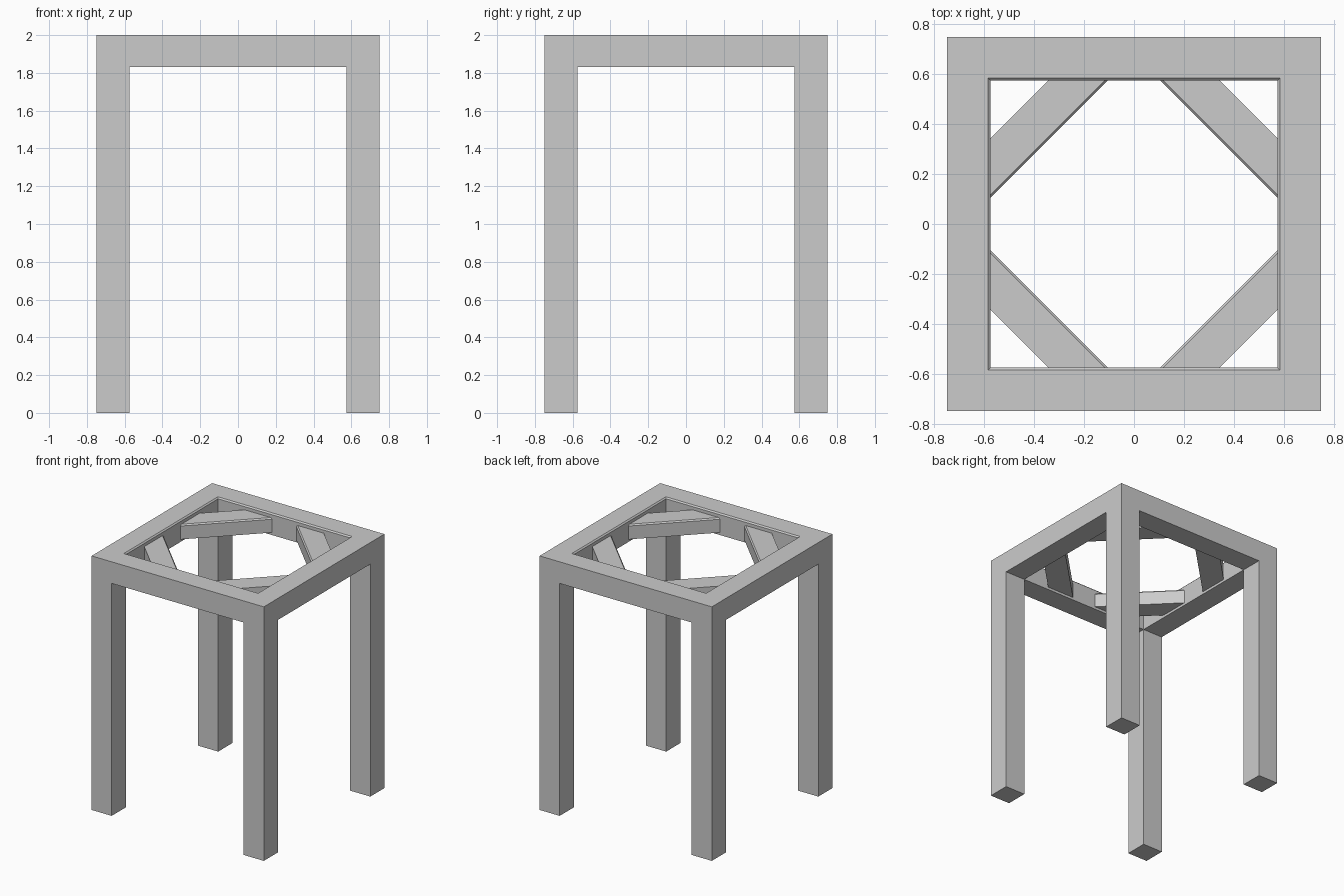
import bpy, bmesh, math
from mathutils import Matrix, Vector

if "Cube" in bpy.data.objects:
    bpy.data.objects.remove(bpy.data.objects["Cube"])

A, B = 0.75, 0.575        # outer and inner half widths
TOP, UNDER = 2.0, 1.83    # rail top and underside
C = 0.01                  # small chamfer


def make_object(name, faces, turns):
    """Build faces, repeat by quarter turns about z, and weld."""
    bm = bmesh.new()
    for k in turns:
        rot = Matrix.Rotation(k * math.pi / 2, 3, 'Z')
        for f in faces:
            bm.faces.new([bm.verts.new(rot @ Vector(p)) for p in f])
    bmesh.ops.remove_doubles(bm, verts=bm.verts, dist=1e-5)
    bmesh.ops.recalc_face_normals(bm, faces=bm.faces)
    mesh = bpy.data.meshes.new(name)
    bm.to_mesh(mesh)
    bm.free()
    ob = bpy.data.objects.new(name, mesh)
    bpy.context.collection.objects.link(ob)
    return ob


def strip(y0, w0, z0, y1, w1, z1):
    """Quad between two lines parallel to x."""
    return [(-w0, y0, z0), (w0, y0, z0), (w1, y1, z1), (-w1, y1, z1)]


# Legs and rails: one side of the stand, turned four times
D = B + C
side = [
    # outer face with the two legs
    [(-A, -A, 0), (-B, -A, 0), (-B, -A, UNDER), (B, -A, UNDER),
     (B, -A, 0), (A, -A, 0), (A, -A, TOP), (-A, -A, TOP)],
    strip(-A, A, TOP, -D, D, TOP),            # rail top
    strip(-D, D, TOP, -B, B, TOP - C),        # rim chamfer
    strip(-B, B, TOP - C, -B, B, UNDER),      # inner rail wall
    strip(-B, B, UNDER, -A, B, UNDER),        # rail underside
    [(-A, -A, 0), (-B, -A, 0), (-B, -B, 0), (-A, -B, 0)],   # foot
]
for x in (-B, B):                             # inner leg walls
    side.append([(x, -A, 0), (x, -B, 0), (x, -B, UNDER), (x, -A, UNDER)])
make_object("legs_and_rails", side, range(4))

# Corner braces: diagonal bar with a chamfered upper inner edge
# profile points are (x + y, z)
profile = [(0.68, 1.85), (0.92, 1.85), (0.92, 1.965),
           (0.693, 1.965), (0.68, 1.955)]
end1 = [(s - B, B, z) for s, z in profile]
end2 = [(B, s - B, z) for s, z in profile]
n = len(profile)
brace = [end1, end2] + [
    [end1[i], end1[(i + 1) % n], end2[(i + 1) % n], end2[i]] for i in range(n)]
for k, name in enumerate(("back_right", "back_left", "front_left", "front_right")):
    make_object(name + "_brace", brace, [k])
